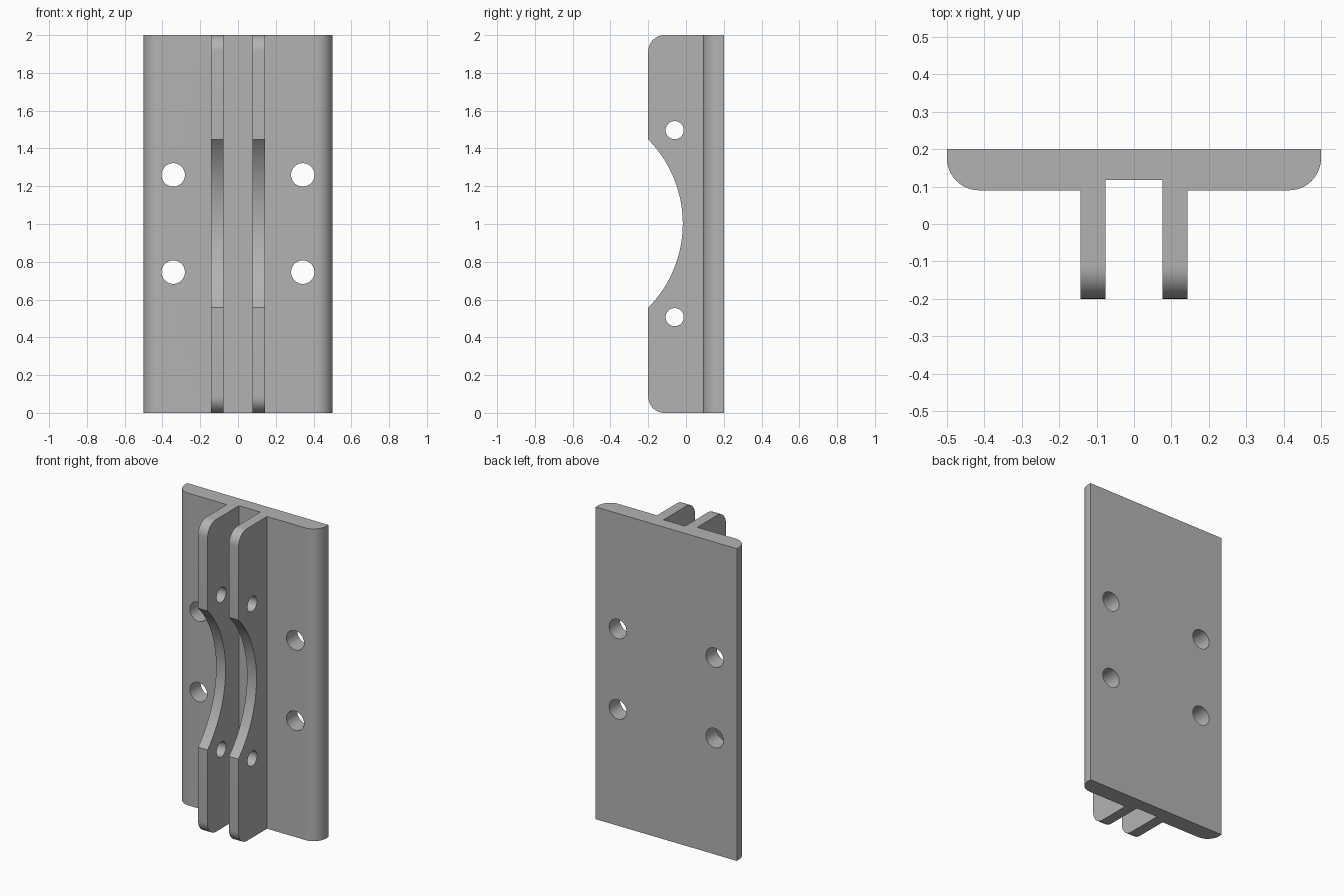
import bpy, bmesh
from math import pi
from mathutils import Matrix, Vector

cube = bpy.data.objects.get("Cube")
if cube:
    bpy.data.objects.remove(cube, do_unlink=True)

HEIGHT = 2.0
BACK, FACE, SLOT, TIP = 0.2, 0.09, 0.118, -0.2   # depths along y
HALF, RIB_OUT, RIB_IN = 0.5, 0.143, 0.076        # half widths along x

grey = bpy.data.materials.new("plain grey")
grey.use_nodes = True
colour = (0.45, 0.45, 0.45, 1)
grey.diffuse_color = colour
grey.node_tree.nodes["Principled BSDF"].inputs["Base Color"].default_value = colour


def add_object(name, bm):
    mesh = bpy.data.meshes.new(name)
    bm.to_mesh(mesh)
    bm.free()
    obj = bpy.data.objects.new(name, mesh)
    mesh.materials.append(grey)
    bpy.context.collection.objects.link(obj)
    return obj


# Plate with two ribs: half cross-section mirrored, then extruded upward
half = [(HALF, BACK), (HALF, FACE), (RIB_OUT, FACE), (RIB_OUT, TIP),
        (RIB_IN, TIP), (RIB_IN, SLOT)]
outline = half + [(-x, y) for x, y in reversed(half)]
bm = bmesh.new()
base = bm.faces.new([bm.verts.new((x, y, 0)) for x, y in outline])
top = bmesh.ops.extrude_face_region(bm, geom=[base])["geom"]
bmesh.ops.translate(bm, vec=(0, 0, HEIGHT),
                    verts=[v for v in top if isinstance(v, bmesh.types.BMVert)])
bmesh.ops.recalc_face_normals(bm, faces=bm.faces)


def is_rounded(edge):
    a, b = (v.co for v in edge.verts)
    rib_tip = abs(a.y - TIP) + abs(b.y - TIP) < 1e-4 and abs(a.z - b.z) < 1e-4
    plate_side = all(abs(abs(p.x) - HALF) + abs(p.y - FACE) < 1e-4 for p in (a, b))
    return rib_tip or plate_side


# Rounded plate sides and rib ends
bmesh.ops.bevel(bm, geom=[e for e in bm.edges if is_rounded(e)], offset=0.086,
                segments=12, profile=0.5, affect='EDGES')
bracket = add_object("ribbed_plate", bm)


def drill(axis, centre, radius, depth, sides=48):
    """Cut a round hole along the given axis."""
    cutter_bm = bmesh.new()
    turn = Matrix.Rotation(pi / 2, 4, 'Y' if axis == 'X' else 'X')
    bmesh.ops.create_cone(cutter_bm, cap_ends=True, segments=sides, radius1=radius,
                          radius2=radius, depth=depth,
                          matrix=Matrix.Translation(Vector(centre)) @ turn)
    cutter = add_object("hole_cutter", cutter_bm)
    cutter.hide_render = True
    mod = bracket.modifiers.new("hole", 'BOOLEAN')
    mod.operation, mod.solver, mod.object = 'DIFFERENCE', 'EXACT', cutter
    bpy.context.view_layer.objects.active = bracket
    bpy.ops.object.modifier_apply(modifier=mod.name)
    bpy.data.objects.remove(cutter, do_unlink=True)


# Wide arc through both ribs
drill('X', (0, -0.65, 1.002), 0.633, 0.4, 160)
# Pin holes through both ribs
for z in (0.507, 1.497):
    drill('X', (0, -0.06, z), 0.048, 0.4)
# Mounting holes through the plate
for x in (-0.343, 0.343):
    for z in (0.745, 1.26):
        drill('Y', (x, 0.14, z), 0.062, 0.3)

bpy.ops.object.select_all(action='DESELECT')
bracket.select_set(True)
bpy.context.view_layer.objects.active = bracket
bpy.ops.object.shade_smooth_by_angle(angle=pi / 6)
